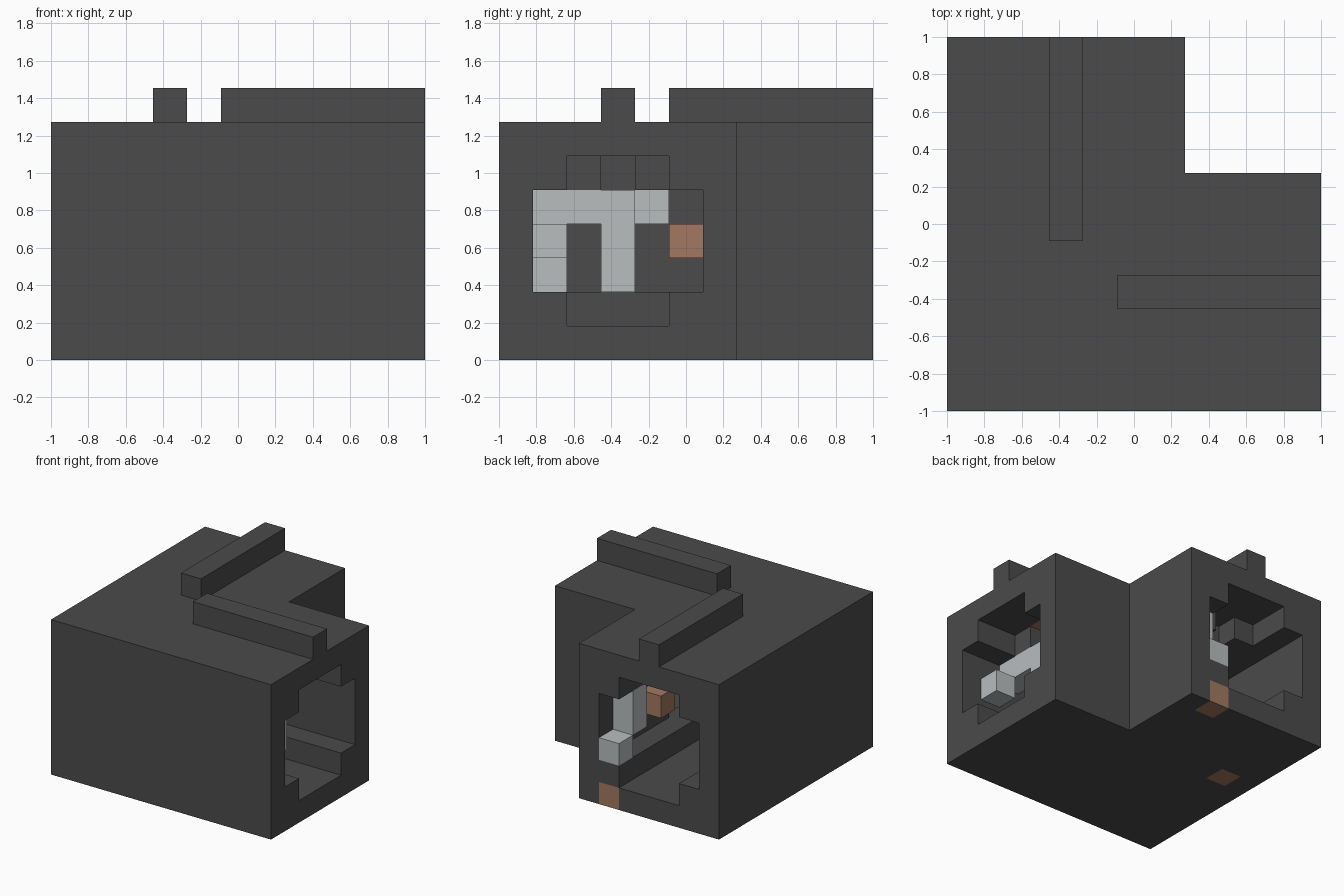
import bpy
import bmesh
from mathutils import Vector

cube = bpy.data.objects.get("Cube")
if cube:
    bpy.data.objects.remove(cube, do_unlink=True)

N = 11            # blocks along the longest side
UNIT = 2 / N      # size of one block


def material(name, color):
    mat = bpy.data.materials.new(name)
    mat.use_nodes = True
    mat.diffuse_color = (*color, 1)
    node = mat.node_tree.nodes["Principled BSDF"]
    node.inputs["Base Color"].default_value = (*color, 1)
    node.inputs["Roughness"].default_value = 0.9
    return mat


dark = material("dark grey", (0.070, 0.070, 0.070))
silver = material("silver", (0.48, 0.51, 0.52))
brown = material("copper brown", (0.36, 0.19, 0.12))


def box(xs, ys, zs):
    """Set of blocks in half-open ranges."""
    return {(x, y, z) for x in range(*xs) for y in range(*ys) for z in range(*zs)}


def swap(cells):
    """Mirror the x arm onto the y arm."""
    return {(y, x, z) for x, y, z in cells}


# L-shaped body with a stepped tunnel through both arms
arm = box((0, N), (0, 7), (0, 7))
tunnel = box((1, N), (1, 6), (2, 5)) | box((2, N), (2, 5), (1, 6))
ceiling = box((2, 9), (2, 5), (5, 6)) - {(8, 3, 5)}
body = (arm | swap(arm)) - (tunnel | swap(tunnel))
body |= ceiling | swap(ceiling)

# One raised rail on each arm
rail = box((5, N), (3, 4), (7, 8))

# Silver blocks inside the two arms
side_silver = box((8, 9), (1, 4), (4, 5)) | box((8, 9), (3, 4), (2, 4))
side_silver |= {(9, 1, 3), (7, 4, 4), (7, 1, 2)}
back_silver = box((5, 6), (9, 10), (3, 5)) | {(5, 10, 2)}

# Brown blocks, some set into the walls
studs = {(7, 5, 3), (5, 7, 3)}
inlays = {(5, 10, 0), (1, 6, 0), (8, 3, 6)}
body -= inlays

parts = [
    ("tunnel_body", body, dark),
    ("side_rail", rail, dark),
    ("back_rail", swap(rail), dark),
    ("side_silver_blocks", side_silver, silver),
    ("back_silver_blocks", back_silver, silver),
    ("brown_studs", studs, brown),
    ("brown_inlays", inlays, brown),
]
filled = set().union(*(cells for _, cells, _ in parts))


def build(name, cells, mat):
    """Make the outer skin of a group of blocks, with flat areas merged."""
    bm = bmesh.new()
    for cell in sorted(cells):
        center = Vector(cell) + Vector((0.5, 0.5, 0.5))
        for axis in range(3):
            for sign in (-1, 1):
                normal = Vector((0, 0, 0))
                normal[axis] = sign
                if tuple(int(a + b) for a, b in zip(cell, normal)) in filled:
                    continue
                u = Vector((0, 0, 0))
                u[(axis + 1) % 3] = 0.5
                v = normal.cross(u)
                mid = center + normal / 2
                corners = (mid - u - v, mid + u - v, mid + u + v, mid - u + v)
                bm.faces.new([bm.verts.new(p * UNIT - Vector((1, 1, 0))) for p in corners])
    bmesh.ops.remove_doubles(bm, verts=bm.verts[:], dist=0.001)
    bmesh.ops.dissolve_limit(bm, angle_limit=0.02, verts=bm.verts[:], edges=bm.edges[:])
    mesh = bpy.data.meshes.new(name)
    bm.to_mesh(mesh)
    bm.free()
    mesh.materials.append(mat)
    obj = bpy.data.objects.new(name, mesh)
    bpy.context.collection.objects.link(obj)


for part in parts:
    build(*part)
